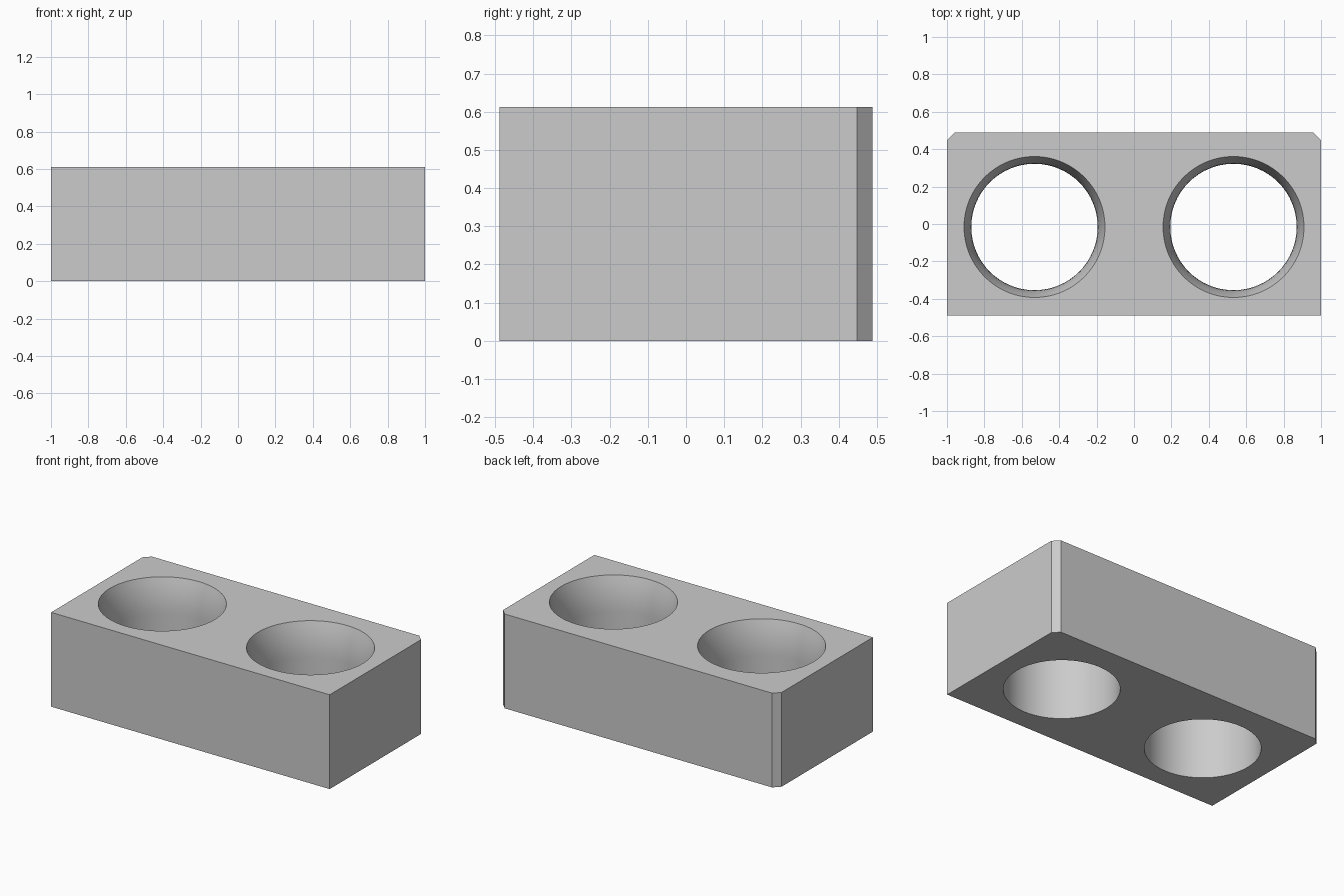
import bpy
import bmesh
from math import cos, sin, pi, radians

cube = bpy.data.objects.get("Cube")
if cube:
    bpy.data.objects.remove(cube, do_unlink=True)

HEIGHT, DEPTH, CHAMFER = 0.612, 0.488, 0.04
HOLE_X, HOLE_Y = 0.532, -0.016
R_LOW, R_TOP, FLARE_Z = 0.338, 0.377, 0.39
SEGMENTS, STEPS = 64, 6

grey = bpy.data.materials.new("light grey")
grey.use_nodes = True
grey.diffuse_color = (0.6, 0.6, 0.6, 1)
grey.node_tree.nodes["Principled BSDF"].inputs["Base Color"].default_value = (0.6, 0.6, 0.6, 1)


def make_object(name, bm):
    bmesh.ops.recalc_face_normals(bm, faces=bm.faces)
    mesh = bpy.data.meshes.new(name)
    bm.to_mesh(mesh)
    bm.free()
    mesh.materials.append(grey)
    obj = bpy.data.objects.new(name, mesh)
    bpy.context.collection.objects.link(obj)
    return obj


def block(name, side):
    """Half block with its outer back corner cut off."""
    outline = [(0, -DEPTH), (1, -DEPTH), (1, DEPTH - CHAMFER),
               (1 - CHAMFER, DEPTH), (0, DEPTH)]
    bm = bmesh.new()
    base = bm.faces.new([bm.verts.new((side * x, y, 0)) for x, y in outline])
    top = bmesh.ops.extrude_face_region(bm, geom=[base])["geom"]
    bmesh.ops.translate(bm, vec=(0, 0, HEIGHT),
                        verts=[v for v in top if isinstance(v, bmesh.types.BMVert)])
    return make_object(name, bm)


def hole_cutter(side):
    """Straight bore that flares gently towards the top."""
    profile = [(R_LOW, -0.1)]
    for i in range(STEPS + 1):
        t = i / STEPS
        profile.append((R_LOW + (R_TOP - R_LOW) * t * t,
                        FLARE_Z + (HEIGHT - FLARE_Z) * t))
    profile.append((R_TOP + 0.02, HEIGHT + 0.06))
    bm = bmesh.new()
    rings = []
    for r, z in profile:
        rings.append([bm.verts.new((side * HOLE_X + r * cos(2 * pi * k / SEGMENTS),
                                    HOLE_Y + r * sin(2 * pi * k / SEGMENTS), z))
                      for k in range(SEGMENTS)])
    for low, high in zip(rings, rings[1:]):
        for k in range(SEGMENTS):
            n = (k + 1) % SEGMENTS
            bm.faces.new((low[k], low[n], high[n], high[k]))
    bm.faces.new(rings[0])
    bm.faces.new(rings[-1])
    cutter = make_object("hole_cutter", bm)
    cutter.hide_render = True
    return cutter


# Two mirrored halves meeting in the middle, each with one round well
for name, side in (("left_holder", 1), ("right_holder", -1)):
    body = block(name, side)
    cutter = hole_cutter(side)
    mod = body.modifiers.new("well", "BOOLEAN")
    mod.operation = "DIFFERENCE"
    mod.solver = "EXACT"
    mod.object = cutter
    bpy.ops.object.select_all(action="DESELECT")
    body.select_set(True)
    bpy.context.view_layer.objects.active = body
    bpy.ops.object.modifier_apply(modifier=mod.name)
    bpy.data.objects.remove(cutter, do_unlink=True)
    bpy.ops.object.shade_smooth_by_angle(angle=radians(30))
